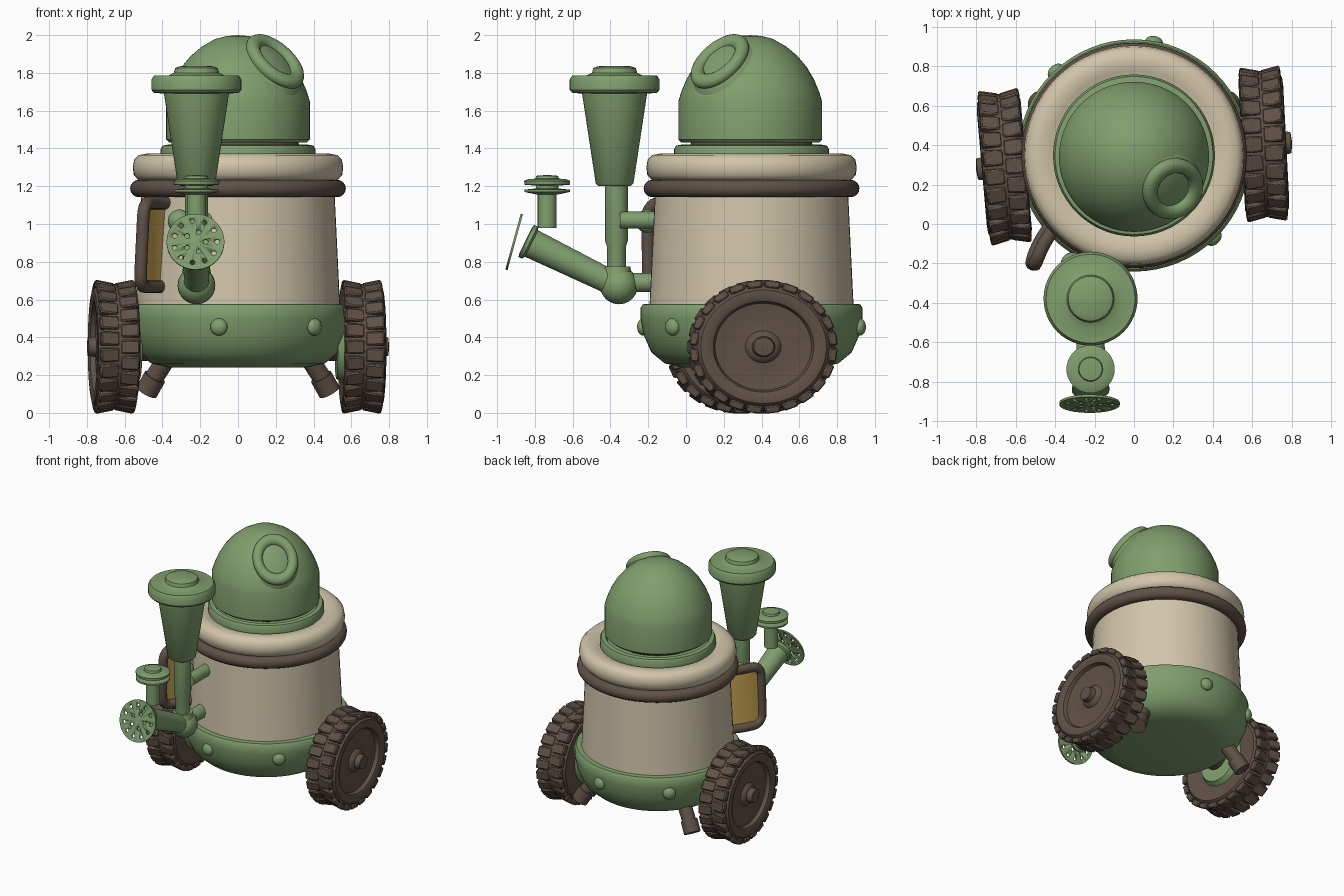
import bpy, bmesh, math
from mathutils import Vector, Matrix

if "Cube" in bpy.data.objects:
    bpy.data.objects.remove(bpy.data.objects["Cube"])

def material(name, rgb):
    m = bpy.data.materials.new(name)
    m.diffuse_color = (*rgb, 1)
    m.use_nodes = True
    m.node_tree.nodes["Principled BSDF"].inputs["Base Color"].default_value = m.diffuse_color
    return m

GREEN = material("sage green", (.215, .345, .155))
CREAM = material("cream", (.64, .56, .40))
BROWN = material("dark brown", (.115, .082, .062))
AMBER = material("amber glass", (.61, .38, .085))
CY = 0.347                       # y of the body axis

def finish(name, bm, mat, loc=(0, 0, 0), axis=(0, 0, 1), scale=(1, 1, 1), angle=40):
    bmesh.ops.remove_doubles(bm, verts=bm.verts, dist=1e-5)
    bmesh.ops.recalc_face_normals(bm, faces=bm.faces)
    me = bpy.data.meshes.new(name)
    bm.to_mesh(me)
    bm.free()
    me.materials.append(mat)
    for p in me.polygons:
        p.use_smooth = True
    me.set_sharp_from_angle(angle=math.radians(angle))
    ob = bpy.data.objects.new(name, me)
    bpy.context.collection.objects.link(ob)
    q = Vector(axis).normalized().to_track_quat('Z', 'Y')
    ob.matrix_world = Matrix.LocRotScale(Vector(loc), q, Vector(scale))
    return ob

def lathe(name, prof, mat, loc=(0, 0, 0), axis=(0, 0, 1), n=64, scale=(1, 1, 1), closed=False):
    bm = bmesh.new()
    rings = [[bm.verts.new((r * math.cos(2 * math.pi * i / n), r * math.sin(2 * math.pi * i / n), z))
              for i in range(n)] for r, z in prof]
    pairs = list(zip(rings, rings[1:])) + ([(rings[-1], rings[0])] if closed else [])
    for a, b in pairs:
        for i in range(n):
            j = (i + 1) % n
            bm.faces.new((a[i], a[j], b[j], b[i]))
    return finish(name, bm, mat, loc, axis, scale)

def ring(name, R, r, mat, loc, axis=(0, 0, 1), scale=(1, 1, 1)):
    prof = [(R + r * math.cos(t * math.pi / 8), r * math.sin(t * math.pi / 8)) for t in range(16)]
    return lathe(name, prof, mat, loc, axis, 64, scale, True)

def rod(name, a, b, r1, r2, mat, n=32):
    a, b = Vector(a), Vector(b)
    L = (b - a).length
    return lathe(name, [(0, 0), (r1, 0), (r2, L), (0, L)], mat, a, b - a, n)

def ball(name, r, mat, loc, axis=(0, 0, 1), flat=1.0):
    prof = [(r * math.sin(k * math.pi / 12), -r * flat * math.cos(k * math.pi / 12)) for k in range(13)]
    return lathe(name, prof, mat, loc, axis, 24)

def wall(z):                     # body radius at a height
    return .54 - .03 * (z - .57) / .6

# Body stack
c = (0, CY, 0)
lathe("base_tub", [(0, .24), (.36, .24), (.46, .262), (.53, .32), (.57, .41), (.588, .5), (.588, .555),
                   (.575, .575), (.53, .578)], GREEN, c)
lathe("tank_body", [(.53, .56), (.54, .57), (.51, 1.19), (.3, 1.2)], CREAM, c)
ring("dark_band", .525, .046, BROWN, (0, CY, 1.188))
lathe("shoulder_ring", [(.48, 1.22), (.53, 1.235), (.552, 1.26), (.557, 1.30), (.55, 1.34), (.525, 1.365),
                        (.48, 1.373), (.43, 1.365), (.40, 1.35), (.0, 1.35)], CREAM, c)
lathe("collar", [(.41, 1.35), (.41, 1.395), (.40, 1.415), (.37, 1.42), (.36, 1.405), (0, 1.405)], GREEN, c)
lathe("neck", [(.31, 1.40), (.325, 1.42), (.31, 1.45)], BROWN, c)

# Head with round socket
lathe("head_dome", [(0, 1.432), (.365, 1.432), (.38, 1.447), (.38, 1.65), (.365, 1.70), (.338, 1.765),
                    (.30, 1.83), (.25, 1.89), (.19, 1.94), (.12, 1.98), (.06, 1.995), (0, 2.0)], GREEN, (0, CY - .007, 0))
eye, look = Vector((.19, .185, 1.852)), Vector((.5, -.47, .7)).normalized()
ring("socket_ring", .125, .036, GREEN, eye + look * .012, look, (1, 1.2, 1))
lathe("socket_base", [(.19, -.07), (.17, -.02), (.145, .008), (.11, .012), (0, 0)], GREEN, eye, look, 48, (1, 1.18, 1))

# Rivets around the base
for a in (-100, -46, 80, 133):
    d = Vector((math.cos(math.radians(a)), math.sin(math.radians(a)), 0))
    ball("rivet", .046, GREEN, Vector((0, CY, .455)) + d * .582, d, .7)

# Window: pane and frame wrapped around the tank
MID, HALF, ZC, HZ = math.radians(-43), .255, .89, .222
def wrap(u, z, lift):
    a, r = MID + u / .54, wall(z) + lift
    return Vector((r * math.cos(a), CY + r * math.sin(a), z))
bm = bmesh.new()
N = 16
grid = [[bm.verts.new(wrap(HALF * (2 * i / N - 1), ZC + s * HZ, .01)) for i in range(N + 1)] for s in (-1, 1)]
for i in range(N):
    bm.faces.new((grid[0][i], grid[0][i + 1], grid[1][i + 1], grid[1][i]))
finish("window_pane", bm, AMBER)
path, rad = [], .075
for q, (su, sz) in enumerate(((1, 1), (-1, 1), (-1, -1), (1, -1))):
    for k in range(7):
        a = math.pi / 2 * (q + k / 6)
        path.append((su * (HALF - rad) + rad * math.cos(a), sz * (HZ - rad) + rad * math.sin(a)))
dense = []
for (u, z), (u2, z2) in zip(path, path[1:] + path[:1]):
    m = max(1, round(math.hypot(u2 - u, z2 - z) / .04))
    dense += [(u + (u2 - u) * k / m, z + (z2 - z) * k / m) for k in range(m)]
bm = bmesh.new()
loops = []
for i, (u, z) in enumerate(dense):
    p = wrap(u, ZC + z, .005)
    out = Vector((p.x, p.y - CY, 0)).normalized()
    u2, z2 = dense[(i + 1) % len(dense)]
    u0, z0 = dense[i - 1]
    t = (wrap(u2, ZC + z2, .005) - wrap(u0, ZC + z0, .005)).normalized()
    side = t.cross(out).normalized()
    loops.append([bm.verts.new(p + .034 * (out * math.cos(k * math.pi / 6) + side * math.sin(k * math.pi / 6)))
                  for k in range(12)])
for i, lo in enumerate(loops):
    nx = loops[(i + 1) % len(loops)]
    for k in range(12):
        bm.faces.new((lo[k], lo[(k + 1) % 12], nx[(k + 1) % 12], nx[k]))
finish("window_frame", bm, BROWN)

# Wheels with staggered tread lugs
TYRE = [(0, -.1), (.24, -.1), (.3, -.11), (.325, -.085), (.333, 0), (.325, .085), (.3, .112), (.262, .116),
        (.24, .105), (.23, .078), (.15, .066), (.085, .072), (.07, .095), (.055, .1), (.048, .14), (0, .146)]
for side, wy, yaw in ((1, .405, 3), (-1, .29, 5)):
    axis = Matrix.Rotation(math.radians(yaw), 3, 'Z') @ Vector((side, 0, 0))
    loc, sc = Vector((side * .655, wy, .35)), (1.11, 1, 1)
    lathe("wheel", TYRE, BROWN, loc, axis, 72, sc)
    bm = bmesh.new()
    for k in range(48):
        row = 1 if k % 2 else -1
        mat = (Matrix.Rotation(2 * math.pi * k / 48, 4, 'Z') @ Matrix.Translation((.325, 0, row * .055))
               @ Matrix.Rotation(row * .2, 4, 'Y') @ Matrix.Diagonal((.04, .072, .1, 1)))
        bmesh.ops.create_cube(bm, size=1, matrix=mat)
    bmesh.ops.bevel(bm, geom=bm.edges[:], offset=.007, segments=1, affect='EDGES')
    finish("tread_lugs", bm, BROWN, loc, axis, sc)
    # inner hub, axle and the dangling pipe stub
    rod("inner_hub", loc - axis * .135, loc - axis * .09, .17, .2, GREEN)
    rod("axle", (side * .42, wy, .38), (side * .58, wy, .37), .1, .1, BROWN)
    rod("pipe_stub", (side * .37, .56, .3), (side * .455, .6, .17), .05, .05, BROWN)
    rod("pipe_stub_end", (side * .44, .59, .19), (side * .485, .615, .11), .06, .06, BROWN)

# Funnel and its down pipe
FX, FY = -.22, -.378
lathe("funnel", [(0, 1.2), (.085, 1.2), (.1, 1.215), (.172, 1.69), (.225, 1.695), (.238, 1.71), (.238, 1.765),
                 (.225, 1.785), (.15, 1.785), (.12, 1.80), (.113, 1.825), (.09, 1.835), (0, 1.837)], GREEN, (FX, FY, 0), n=48)
lathe("down_pipe", [(.05, .66), (.05, .88), (.06, .91), (.06, 1.22)], GREEN, (FX, FY + .01, 0), n=32)
ball("elbow", .1, GREEN, (FX, -.355, .675))
rod("pipe_collar", (FX, -.365, .70), (FX, -.365, .775), .085, .07, GREEN)
rod("tank_inlet", (FX, -.36, .69), (FX, -.12, .69), .05, .05, GREEN)
rod("pipe_clamp", (FX + .04, -.35, 1.02), (FX + .04, -.1, 1.02), .045, .045, GREEN)
ball("clamp_knob", .062, GREEN, (-.31, -.205, 1.015))

# Spout, valve and sprinkler plate
a, b = Vector((FX, -.345, .665)), Vector((FX, -.845, .91))
L = (b - a).length
lathe("spout", [(0, 0), (.075, 0), (.066, .1), (.078, L - .03), (.095, L - .02), (.095, L), (.075, L + .005), (0, L)],
      GREEN, a, b - a, 40)
lathe("valve", [(0, .98), (.05, .98), (.05, 1.155), (.09, 1.163), (.12, 1.17), (.12, 1.182), (.06, 1.188), (.06, 1.203),
                (.12, 1.208), (.122, 1.228), (.1, 1.238), (.062, 1.24), (.058, 1.255), (0, 1.26)], GREEN, (FX, -.735, 0), n=40)
pc, pn = Vector((-.225, -.91, .905)), Vector((0, -.964, .266))
plate = lathe("sprinkler_plate", [(0, -.006), (.153, -.006), (.153, .006), (0, .006)], GREEN, pc, pn, 48)
bm = bmesh.new()
for count, R in ((11, .115), (5, .055)):
    for k in range(count):
        t = 2 * math.pi * k / count
        bmesh.ops.create_cone(bm, cap_ends=True, segments=12, radius1=.013, radius2=.013, depth=.05,
                              matrix=Matrix.Translation((R * math.cos(t), R * math.sin(t), 0)))
cut = finish("hole_cutter", bm, GREEN, pc, pn)
mod = plate.modifiers.new("holes", 'BOOLEAN')
mod.object, mod.operation, mod.solver = cut, 'DIFFERENCE', 'EXACT'
bpy.context.view_layer.objects.active = plate
plate.select_set(True)
bpy.ops.object.modifier_apply(modifier="holes")
bpy.data.objects.remove(cut)
